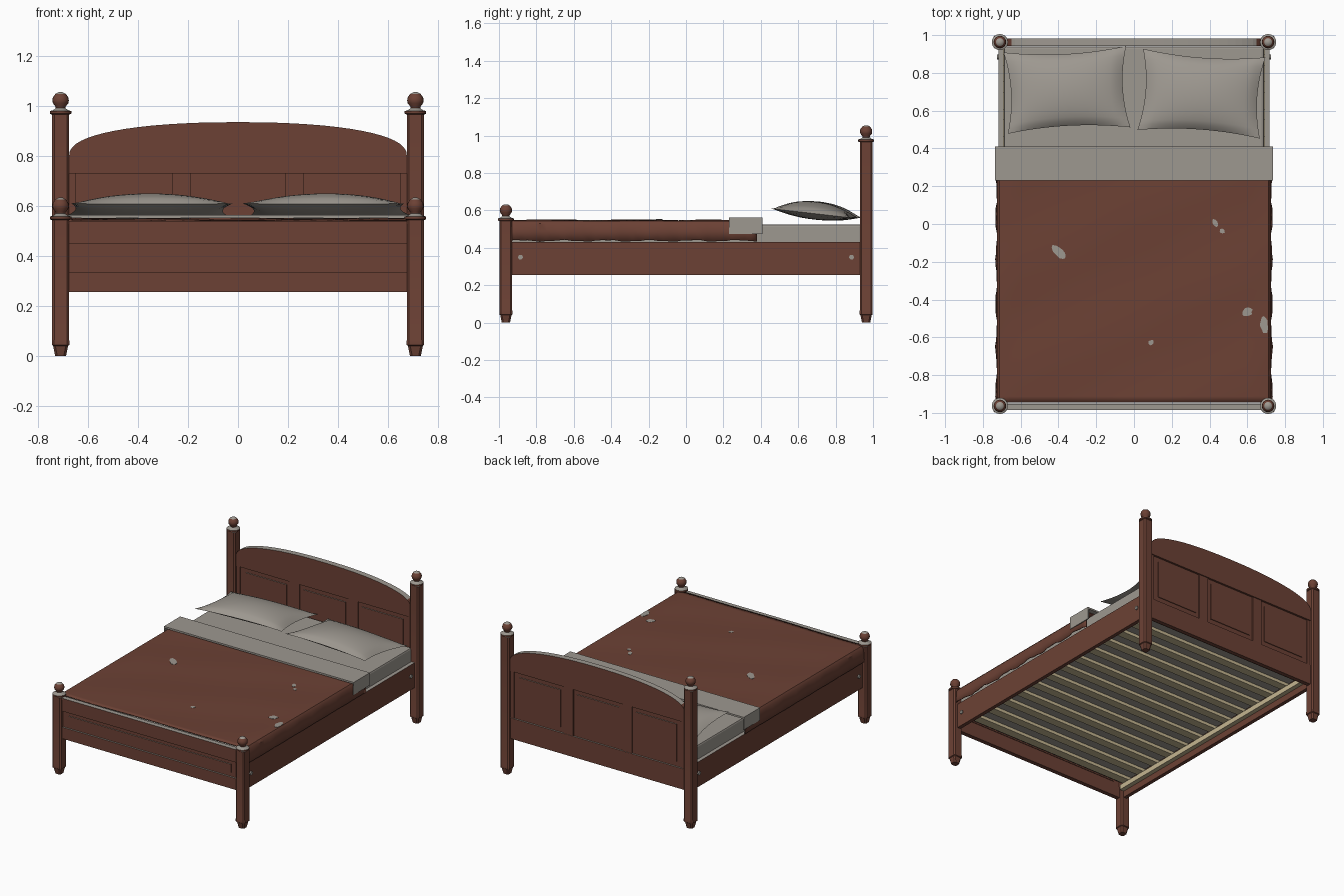
import bpy, bmesh, math, random
from mathutils import Vector, Matrix

random.seed(4)
if "Cube" in bpy.data.objects:
    bpy.data.objects.remove(bpy.data.objects["Cube"])


def material(name, rgb):
    m = bpy.data.materials.new(name)
    m.use_nodes = True
    m.diffuse_color = (*rgb, 1)
    m.node_tree.nodes["Principled BSDF"].inputs["Base Color"].default_value = (*rgb, 1)
    return m


WOOD = material("red brown wood", (0.15, 0.053, 0.035))
GREY = material("warm grey linen", (0.34, 0.315, 0.28))
SLAT = material("pale slat wood", (0.55, 0.46, 0.28))


def finish(name, bm, *mats, smooth=False, tops=None):
    """Turn a bmesh into an object; faces steeper than tops get the second material."""
    bmesh.ops.recalc_face_normals(bm, faces=bm.faces)
    if tops is not None:
        for f in bm.faces:
            f.material_index = int(f.normal.z > tops)
    me = bpy.data.meshes.new(name)
    bm.to_mesh(me)
    bm.free()
    ob = bpy.data.objects.new(name, me)
    bpy.context.collection.objects.link(ob)
    for m in mats:
        me.materials.append(m)
    if smooth:
        bpy.context.view_layer.objects.active = ob
        ob.select_set(True)
        bpy.ops.object.shade_smooth_by_angle(angle=math.radians(40))
        ob.select_set(False)
    return ob


def add_box(bm, x, y, z):
    size = [b - a for a, b in (x, y, z)]
    mid = [(a + b) / 2 for a, b in (x, y, z)]
    bmesh.ops.create_cube(bm, size=1, matrix=Matrix.Translation(mid) @ Matrix.Diagonal((*size, 1)))


def box(name, x, y, z, *mats, tops=None):
    bm = bmesh.new()
    add_box(bm, x, y, z)
    return finish(name, bm, *mats, tops=tops)


def loft(bm, rings):
    """Skin closed rings of points and cap both ends."""
    rows = [[bm.verts.new(p) for p in ring] for ring in rings]
    n = len(rows[0])
    for a, b in zip(rows, rows[1:]):
        for i in range(n):
            bm.faces.new((a[i], a[(i + 1) % n], b[(i + 1) % n], b[i]))
    bm.faces.new(rows[0][::-1])
    bm.faces.new(rows[-1])


def square_ring(cx, cy, z, h, c):
    pts = [(h, c - h), (h, h - c), (h - c, h), (c - h, h),
           (-h, h - c), (-h, c - h), (c - h, -h), (h - c, -h)]
    return [(cx + px, cy + py, z) for px, py in pts]


def round_ring(cx, cy, z, r, n=16):
    return [(cx + r * math.cos(i * math.tau / n), cy + r * math.sin(i * math.tau / n), z)
            for i in range(n)]


# Posts: chamfered shaft, tapered foot, turned finial
FINIAL = [(0.035, 0), (0.043, 0.004), (0.043, 0.014), (0.03, 0.018), (0.019, 0.026), (0.021, 0.033),
          (0.031, 0.046), (0.033, 0.057), (0.031, 0.069), (0.021, 0.083), (0.008, 0.09)]


def post(name, cx, cy, top):
    bm = bmesh.new()
    shaft = [(0, 0.022), (0.04, 0.03), (0.044, 0.035), (0.06, 0.035), (0.064, 0.034), (top, 0.034)]
    loft(bm, [square_ring(cx, cy, z, h, 0.009) for z, h in shaft])
    loft(bm, [round_ring(cx, cy, top + z, r) for r, z in FINIAL])
    finish(name, bm, WOOD, GREY, smooth=True, tops=0.8)


for side, sx in (("left", 1), ("right", -1)):
    post(f"head_post_{side}", sx * 0.71, 0.963, 0.965)
    post(f"foot_post_{side}", sx * 0.71, -0.963, 0.543)

    # Side rails with ledgers and bolts
    box(f"side_rail_{side}", sorted((sx * 0.692, sx * 0.718)), (-0.935, 0.935), (0.255, 0.43),
        WOOD, GREY, tops=0.8)
    box(f"ledger_{side}", sorted((sx * 0.66, sx * 0.692)), (-0.93, 0.93), (0.3, 0.335), SLAT)
    for end, y in (("head", 0.885), ("foot", -0.885)):
        bm = bmesh.new()
        place = Matrix.Translation((sx * 0.72, y, 0.35)) @ Matrix.Rotation(math.pi / 2, 4, "Y")
        bmesh.ops.create_cone(bm, cap_ends=True, segments=12, radius1=0.013, radius2=0.013,
                              depth=0.012, matrix=place)
        finish(f"bolt_{end}_{side}", bm, GREY)

# Slats
bm = bmesh.new()
for i in range(13):
    y = -0.87 + i * 0.145
    add_box(bm, (-0.69, 0.69), (y - 0.03, y + 0.03), (0.335, 0.357))
finish("slats", bm, SLAT)

# Headboard: recessed back, frame members, raised panels on both faces
bm = bmesh.new()
add_box(bm, (-0.68, 0.68), (0.957, 0.969), (0.3, 0.75))
add_box(bm, (-0.68, 0.68), (0.948, 0.978), (0.255, 0.4))
for a, b in ((-0.68, -0.65), (-0.265, -0.19), (0.19, 0.265), (0.65, 0.68)):
    add_box(bm, (a, b), (0.95, 0.976), (0.4, 0.735))
for a, b in ((-0.61, -0.29), (-0.165, 0.165), (0.29, 0.61)):
    add_box(bm, (a, b), (0.952, 0.974), (0.435, 0.697))
finish("headboard_panels", bm, WOOD, GREY, tops=0.8)

# Arched crest rail
outline = [(-0.676, 0.73)]
for i in range(33):
    a = math.pi * (1 - i / 32)
    c, s = math.cos(a), math.sin(a)
    outline.append((0.676 * math.copysign(abs(c) ** 0.9, c), 0.8 + 0.135 * s ** 0.85))
outline.append((0.676, 0.73))
bm = bmesh.new()
loft(bm, [[(x, y, z) for x, z in outline] for y in (0.943, 0.983)])
finish("headboard_crest", bm, WOOD, GREY, tops=0.75)

# Footboard
bm = bmesh.new()
add_box(bm, (-0.68, 0.68), (-0.97, -0.956), (0.26, 0.53))
add_box(bm, (-0.68, 0.68), (-0.98, -0.95), (0.255, 0.335))
add_box(bm, (-0.68, 0.68), (-0.98, -0.95), (0.447, 0.528))
add_box(bm, (-0.628, 0.628), (-0.975, -0.952), (0.362, 0.422))
add_box(bm, (-0.68, 0.68), (-0.985, -0.952), (0.528, 0.54))
finish("footboard", bm, WOOD, GREY, tops=0.8)

# Mattress
mattress = box("mattress", (-0.688, 0.688), (-0.94, 0.94), (0.357, 0.525), GREY)
bevel = mattress.modifiers.new("soft edges", "BEVEL")
bevel.width, bevel.segments = 0.012, 2


# Blanket: draped sheet with gentle ripples
def ripple(x, y):
    return 0.0025 * (math.sin(7 * x + 4 * y) + math.sin(11 * y - 5 * x + 1))


bm = bmesh.new()
rows = []
for j in range(41):
    y = -0.945 + j * 1.325 / 40
    wave = 0.004 * math.sin(j * 0.9) + 0.002 * math.sin(j * 2.3)
    row = []
    for sx in (-1, 1):
        drop = [(sx * (0.727 + wave), 0.438 + wave), (sx * (0.724 + wave / 2), 0.49),
                (sx * 0.722, 0.528), (sx * 0.71, 0.542)]
        row.append(drop if sx < 0 else drop[::-1])
    top = [(x, 0.543 + ripple(x, y)) for x in (-0.66 + 0.066 * k for k in range(21))]
    rows.append([bm.verts.new((x, y, z)) for x, z in row[0] + top + row[1]])
for a, b in zip(rows, rows[1:]):
    for k in range(len(a) - 1):
        bm.faces.new((a[k], a[k + 1], b[k + 1], b[k]))
blanket = finish("blanket", bm, WOOD, smooth=True)
thick = blanket.modifiers.new("thickness", "SOLIDIFY")
thick.thickness, thick.offset = 0.006, 0

# Pale patches showing through the blanket
for n, (x, y, rx, ry, turn) in enumerate([
        (-0.395, -0.15, 0.05, 0.025, -0.8), (0.43, 0.005, 0.024, 0.013, -0.9),
        (0.467, -0.037, 0.016, 0.012, -0.6), (0.6, -0.467, 0.03, 0.023, 0.5),
        (0.69, -0.535, 0.022, 0.05, 0.1), (0.09, -0.628, 0.018, 0.013, 0.6)]):
    bm = bmesh.new()
    ring = []
    for k in range(12):
        a, r = k * math.tau / 12, random.uniform(0.8, 1.1)
        p = Matrix.Rotation(turn, 2) @ Vector((rx * r * math.cos(a), ry * r * math.sin(a)))
        px, py = x + p.x, y + p.y
        ring.append((px, py, 0.5475 + ripple(px, py)))
    loft(bm, [ring, [(px, py, z + 0.002) for px, py, z in ring]])
    finish(f"blanket_patch_{n + 1}", bm, GREY)

# Folded sheet cuff
bm = bmesh.new()
add_box(bm, (-0.735, 0.735), (0.23, 0.41), (0.551, 0.563))
for sx in (-1, 1):
    add_box(bm, sorted((sx * 0.728, sx * 0.735)), (0.23, 0.41), (0.475, 0.557))
finish("sheet_cuff", bm, GREY)


# Pillows: two domed sheets with pinched sides
def pillow(name, centre, turn):
    bm = bmesh.new()
    n = 18
    place = (Matrix.Translation(centre) @ Matrix.Rotation(math.radians(turn), 4, "Z")
             @ Matrix.Rotation(math.radians(-6.5), 4, "X"))
    for height in (0.062, -0.034):
        grid = []
        for i in range(n + 1):
            for j in range(n + 1):
                u, v = 2 * i / n - 1, 2 * j / n - 1
                p = Vector((0.325 * u * (1 - 0.09 * (1 - v * v)), 0.217 * v * (1 - 0.12 * (1 - u * u)),
                            height * ((1 - u * u) * (1 - v * v)) ** 0.6))
                grid.append(bm.verts.new(place @ p))
        for i in range(n):
            for j in range(n):
                k = i * (n + 1) + j
                bm.faces.new((grid[k], grid[k + 1], grid[k + n + 2], grid[k + n + 1]))
    bmesh.ops.remove_doubles(bm, verts=bm.verts, dist=0.0001)
    finish(name, bm, GREY, smooth=True)


pillow("pillow_right", (-0.355, 0.71, 0.585), 3)
pillow("pillow_left", (0.357, 0.69, 0.585), -4)
